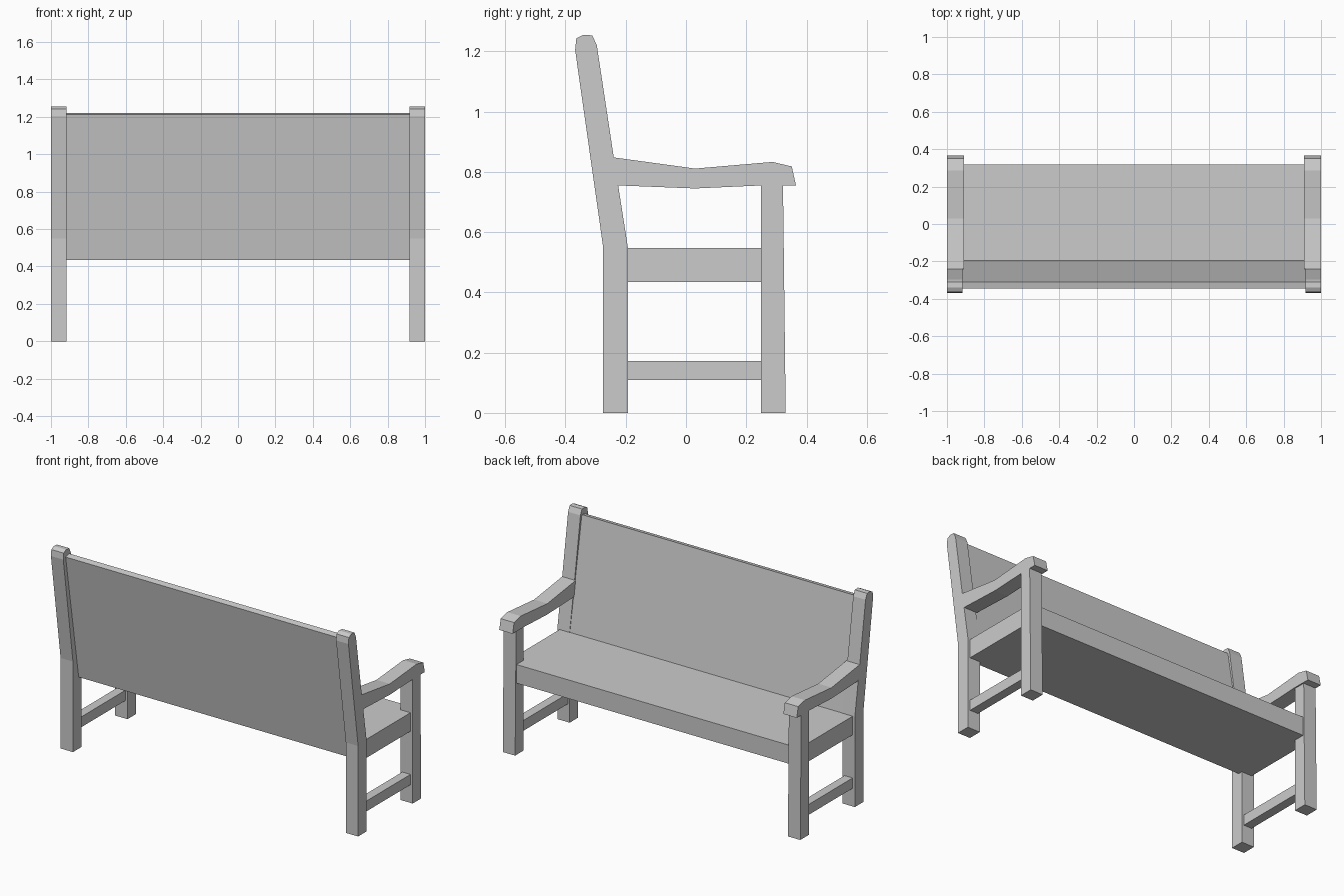
import bpy, bmesh

if "Cube" in bpy.data.objects:
    bpy.data.objects.remove(bpy.data.objects["Cube"])


def extrude_profile(name, points, x0, x1):
    """Extrude a (y, z) outline along x."""
    bm = bmesh.new()
    face = bm.faces.new([bm.verts.new((x0, y, z)) for y, z in points])
    moved = bmesh.ops.extrude_face_region(bm, geom=[face])["geom"]
    verts = [v for v in moved if isinstance(v, bmesh.types.BMVert)]
    bmesh.ops.translate(bm, vec=(x1 - x0, 0, 0), verts=verts)
    bmesh.ops.recalc_face_normals(bm, faces=bm.faces)
    mesh = bpy.data.meshes.new(name)
    bm.to_mesh(mesh)
    bm.free()
    obj = bpy.data.objects.new(name, mesh)
    bpy.context.collection.objects.link(obj)
    return obj


def rect(y0, y1, z0, z1):
    return [(y0, z0), (y1, z0), (y1, z1), (y0, z1)]


# Seat slab and leaning backrest, one continuous body
extrude_profile("seat_and_backrest", [
    (-0.22, 0.435), (0.317, 0.435), (0.317, 0.548), (-0.195, 0.548),
    (-0.31, 1.22), (-0.345, 1.212)], -0.92, 0.92)

# Outlines of the side frame parts
back_post = [(-0.275, 0), (-0.193, 0), (-0.193, 0.55), (-0.24, 0.85),
             (-0.296, 1.22), (-0.311, 1.253), (-0.34, 1.255),
             (-0.364, 1.243), (-0.368, 1.205), (-0.275, 0.55)]
armrest = [(-0.225, 0.755), (0.03, 0.745), (0.25, 0.755), (0.365, 0.755),
           (0.351, 0.818), (0.287, 0.833), (0.03, 0.811), (-0.24, 0.848)]
front_leg = [(0.249, 0), (0.331, 0), (0.322, 0.755), (0.249, 0.755)]

frame = [
    ("back_post", back_post, 0.917, 1.0),
    ("front_leg", front_leg, 0.917, 1.0),
    ("armrest", armrest, 0.91, 1.0),
    ("seat_rail", rect(-0.193, 0.249, 0.435, 0.548), 0.92, 0.985),
    ("stretcher", rect(-0.193, 0.249, 0.11, 0.173), 0.93, 0.985),
]

# Both side frames
for side, s in (("left", -1), ("right", 1)):
    for name, outline, inner, outer in frame:
        extrude_profile(f"{side}_{name}", outline, s * inner, s * outer)
